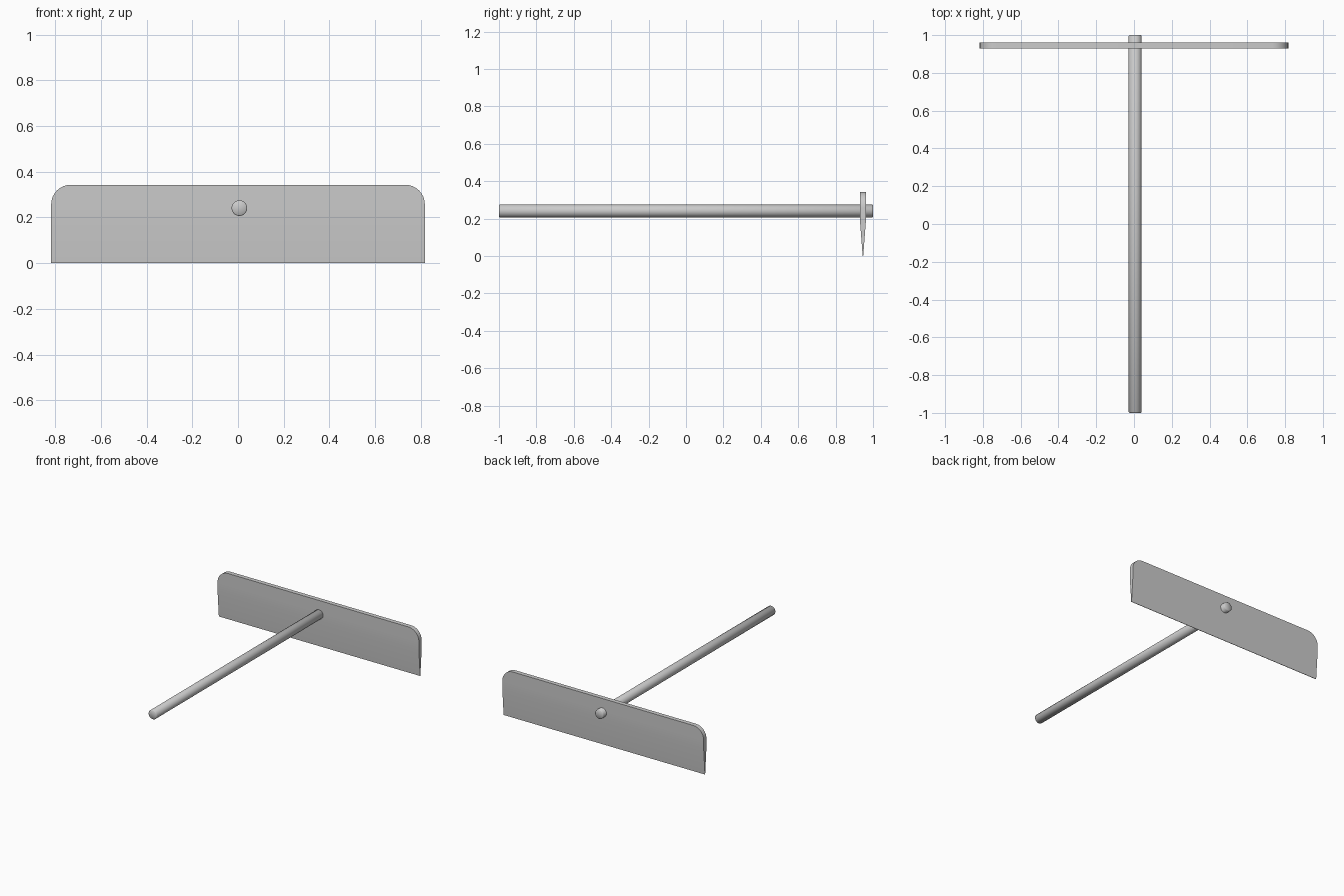
import bpy, bmesh
from math import sin, cos, pi

if "Cube" in bpy.data.objects:
    bpy.data.objects.remove(bpy.data.objects["Cube"])

HALF_W, TOP, R = 0.817, 0.343, 0.085
BLADE_Y, THICK = 0.946, 0.016


def finish(bm, name, angle):
    bmesh.ops.recalc_face_normals(bm, faces=bm.faces)
    mesh = bpy.data.meshes.new(name)
    bm.to_mesh(mesh)
    bm.free()
    obj = bpy.data.objects.new(name, mesh)
    bpy.context.collection.objects.link(obj)
    bpy.ops.object.select_all(action='DESELECT')
    obj.select_set(True)
    bpy.context.view_layer.objects.active = obj
    bpy.ops.object.shade_smooth_by_angle(angle=angle)
    return obj


# Blade: stacked cross-sections, tapering to a thin lower edge, rounded top corners
rows = [(0.0, HALF_W, 0.0015), (0.19, HALF_W, THICK)]
for i in range(9):
    a = i / 8 * pi / 2
    rows.append((TOP - R + R * sin(a), HALF_W - R + R * cos(a), THICK))

bm = bmesh.new()
rings = [[bm.verts.new((sx * w, BLADE_Y + sy * t, z))
          for sx, sy in ((-1, -1), (1, -1), (1, 1), (-1, 1))] for z, w, t in rows]
for lo, hi in zip(rings, rings[1:]):
    for i in range(4):
        j = (i + 1) % 4
        bm.faces.new((lo[i], lo[j], hi[j], hi[i]))
bm.faces.new(rings[0])
bm.faces.new(rings[-1])
finish(bm, "blade", pi / 6)

# Handle: long round rod through the blade, with softly eased ends
SEG, HX, HZ = 32, 0.006, 0.241
bm = bmesh.new()
rings = [[bm.verts.new((HX + r * cos(2 * pi * k / SEG), y, HZ + r * sin(2 * pi * k / SEG)))
          for k in range(SEG)]
         for y, r in ((-1, 0.030), (-0.996, 0.034), (0.996, 0.034), (1, 0.030))]
for a, b in zip(rings, rings[1:]):
    for k in range(SEG):
        n = (k + 1) % SEG
        bm.faces.new((a[k], a[n], b[n], b[k]))
bm.faces.new(rings[0])
bm.faces.new(rings[-1])
finish(bm, "handle", pi / 3)
